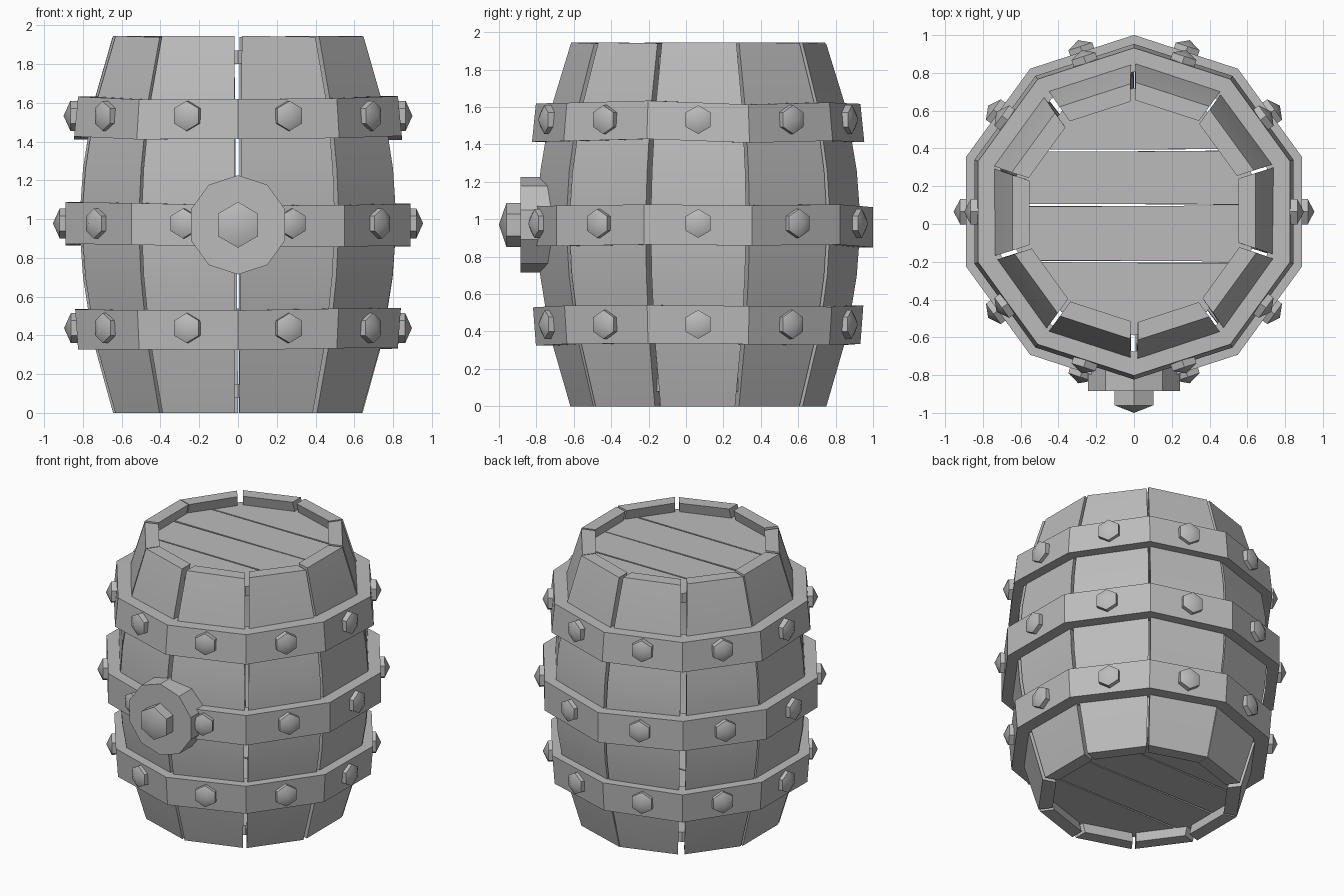
import bpy, bmesh, math, random
from mathutils import Matrix, Vector

random.seed(7)
cube = bpy.data.objects.get("Cube")
if cube:
    bpy.data.objects.remove(cube, do_unlink=True)

SIDES = 10
STEP = math.tau / SIDES
TAN = math.tan(STEP / 2)
CENTRE = Vector((0, 0.065, 0))

grey = bpy.data.materials.new("barrel_grey")
grey.use_nodes = True
grey.diffuse_color = (0.5, 0.5, 0.5, 1)
grey.node_tree.nodes["Principled BSDF"].inputs["Base Color"].default_value = (0.5, 0.5, 0.5, 1)


def finish(name, bm, matrix=None):
    """Turn a bmesh into a named object with crisp edges."""
    bmesh.ops.recalc_face_normals(bm, faces=bm.faces)
    mesh = bpy.data.meshes.new(name)
    bm.to_mesh(mesh)
    bm.free()
    mesh.materials.append(grey)
    obj = bpy.data.objects.new(name, mesh)
    bpy.context.collection.objects.link(obj)
    if matrix:
        obj.matrix_world = matrix
    bpy.ops.object.select_all(action="DESELECT")
    obj.select_set(True)
    bpy.context.view_layer.objects.active = obj
    bpy.ops.object.shade_smooth_by_angle(angle=math.radians(30))
    return obj


def loft(bm, rings, cap=True, closed=False):
    """Skin a list of equal-sized vertex rings."""
    rows = [[bm.verts.new(p) for p in ring] for ring in rings]
    pairs = list(zip(rows, rows[1:])) + ([(rows[-1], rows[0])] if closed else [])
    for a, b in pairs:
        for i in range(len(a)):
            j = (i + 1) % len(a)
            bm.faces.new((a[i], a[j], b[j], b[i]))
    if cap and not closed:
        bm.faces.new(rows[0])
        bm.faces.new(rows[-1])
    return rows


def ring(radius, z, sides, start=0.0):
    return [(radius * math.cos(start + math.tau * i / sides),
             radius * math.sin(start + math.tau * i / sides), z) for i in range(sides)]


def around(angle):
    return Matrix.Translation(CENTRE) @ Matrix.Rotation(angle, 4, "Z")


# Staves: flat boards bowed outward, each slightly uneven
PROFILE = [(0, 0.65), (0.38, 0.755), (0.7, 0.805), (0.98, 0.825),
           (1.26, 0.805), (1.58, 0.755), (1.945, 0.65)]
THICK = 0.09
for k in range(SIDES):
    left, right = (random.uniform(0.005, 0.025) for _ in range(2))
    lean = random.uniform(-0.012, 0.012)
    push = random.uniform(-0.008, 0.006)
    sections = []
    for z, r in PROFILE:
        r += push
        shift = lean * (z - 0.97)
        inner = r - THICK
        top = z + (random.uniform(-0.008, 0.005) if z > 1.9 else 0)
        sections.append([(r, shift - r * TAN + left, z), (r, shift + r * TAN - right, top),
                         (inner, shift + inner * TAN - right, top),
                         (inner, shift - inner * TAN + left, z)])
    bm = bmesh.new()
    loft(bm, sections)
    finish(f"stave_{k + 1}", bm, around(k * STEP))


# Lids: round head cut into four planks with thin gaps
def lid(name, z_low, z_high):
    seams = [-1.0, -0.20, 0.10, 0.39, 1.0]
    for k, (low, high) in enumerate(zip(seams, seams[1:])):
        bm = bmesh.new()
        loft(bm, [ring(0.655, z, SIDES, STEP / 2) for z in (z_low, z_high)])
        skew = random.uniform(-0.008, 0.008)
        for y, sign in ((low + 0.005, -1), (high - 0.005, 1)):
            bmesh.ops.bisect_plane(bm, geom=bm.verts[:] + bm.edges[:] + bm.faces[:],
                                   plane_co=(0, y - CENTRE.y, 0),
                                   plane_no=(skew, sign, 0), clear_outer=True)
            bmesh.ops.holes_fill(bm, edges=[e for e in bm.edges if e.is_boundary])
        finish(f"{name}_plank_{k + 1}", bm, Matrix.Translation(CENTRE))


lid("top_lid", 1.80, 1.87)
lid("bottom_lid", 0.08, 0.15)


# Studs: hexagonal prism ending in a shallow point, along local z
def stud(name, radius, base, shoulder, tip, matrix):
    bm = bmesh.new()
    rows = loft(bm, [ring(radius, base, 6), ring(radius, shoulder, 6)], cap=False)
    bm.faces.new(rows[0])
    point = bm.verts.new((0, 0, tip))
    for i in range(6):
        bm.faces.new((rows[1][i], rows[1][(i + 1) % 6], point))
    return finish(name, bm, matrix)


# Hoops: slightly wobbly ten-sided bands, one stud per side
HOOPS = [("lower", 0.325, 0.53, 0.825, 0.84), ("middle", 0.86, 1.075, 0.89, 0.89),
         ("upper", 1.42, 1.625, 0.845, 0.825)]
OUT = Matrix.Rotation(math.pi / 2, 4, "Y")
for name, z0, z1, a0, a1 in HOOPS:
    corner = 1 / math.cos(STEP / 2)
    rings = [ring(r * corner, z, SIDES, STEP / 2) for r, z in
             ((a0, z0), (a1, z1), (a1 - 0.12, z1), (a0 - 0.12, z0))]
    wobble = [random.uniform(-0.012, 0.012) for _ in range(SIDES)]
    rings = [[(x, y, z + w) for (x, y, z), w in zip(row, wobble)] for row in rings]
    bm = bmesh.new()
    loft(bm, rings, closed=True)
    finish(f"{name}_hoop", bm, around(0))
    face = (a0 + a1) / 2
    for k in range(SIDES):
        place = around(k * STEP) @ Matrix.Translation((face, 0, (z0 + z1) / 2 + 0.01)) @ OUT
        stud(f"{name}_stud_{k + 1}", 0.077, -0.03, 0.03, 0.065, place)

# Bung: ten-sided plate with a pointed peg on the front
FRONT = Matrix.Translation((0, 0, 0.97)) @ Matrix.Rotation(math.pi / 2, 4, "X")
bm = bmesh.new()
loft(bm, [ring(0.256, d, SIDES, math.pi / 2) for d in (0.72, 0.885)])
finish("bung_plate", bm, FRONT)
stud("bung_peg", 0.118, 0.86, 0.96, 1.0, FRONT @ Matrix.Rotation(math.pi / 2, 4, "Z"))
